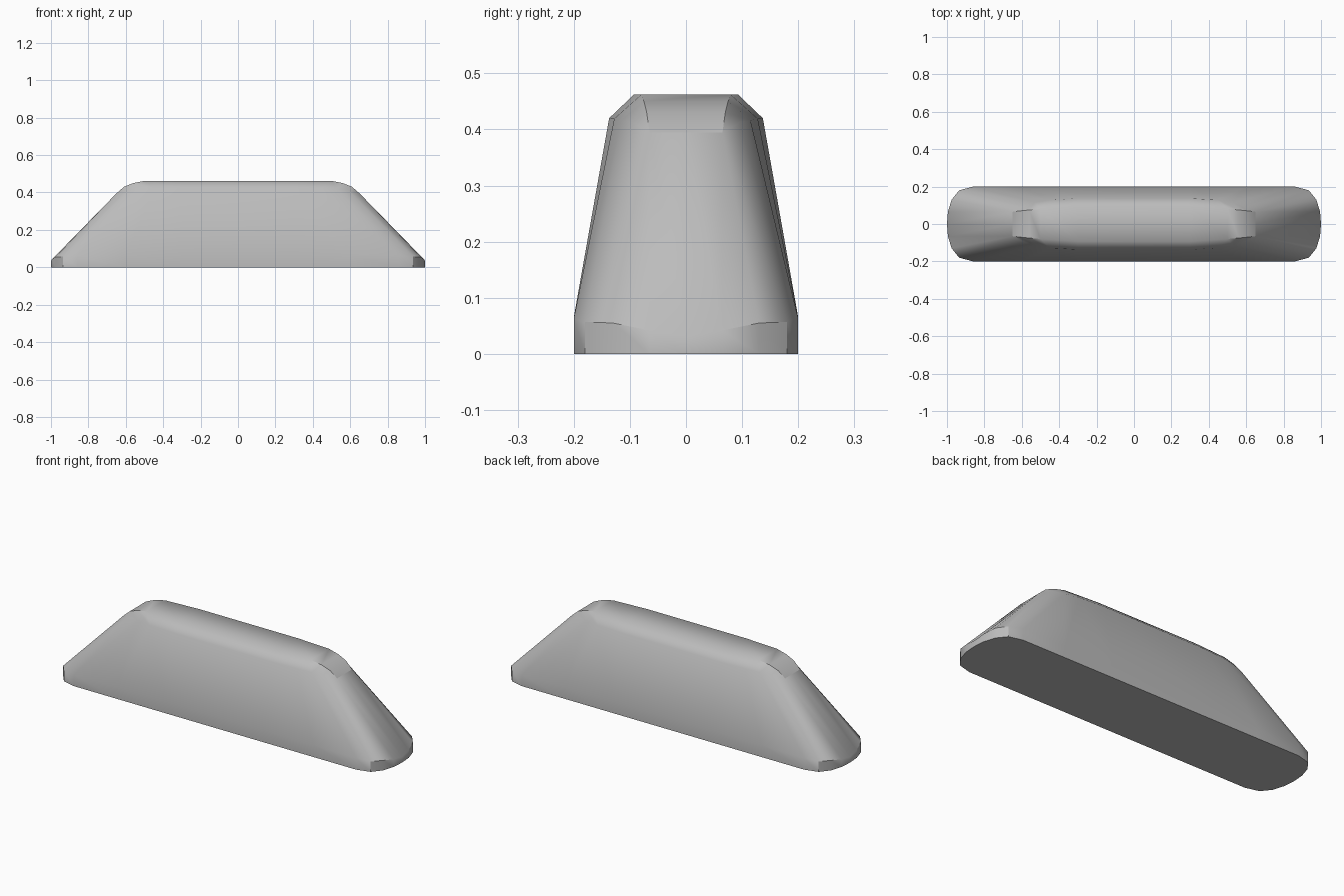
import bpy, bmesh, math

old = bpy.data.objects.get("Cube")
if old:
    bpy.data.objects.remove(old, do_unlink=True)

# One plain grey material
GREY = (0.5, 0.5, 0.5, 1)
mat = bpy.data.materials.new("plain grey")
mat.use_nodes = True
mat.diffuse_color = GREY
mat.node_tree.nodes["Principled BSDF"].inputs["Base Color"].default_value = GREY

# Quarter outlines, running from the middle of the side to the tip of the end
outline = [(0.3, 0.2), (0.6, 0.2), (0.86, 0.2), (0.935, 0.18),
           (0.975, 0.13), (0.995, 0.065), (1, 0)]
wall_heights = [0.065, 0.065, 0.063, 0.057, 0.055, 0.042, 0.032]
base = [(x, y, 0) for x, y in outline]
wall = [(x, y, z) for (x, y), z in zip(outline, wall_heights)]
tip = [(0.65, 0.065, 0.395)] * 2 + [(0.65, 0, 0.395)]
shoulder = [(0.3, 0.137, 0.42), (0.45, 0.128, 0.419),
            (0.53, 0.115, 0.416), (0.59, 0.095, 0.412)] + tip
crown = [(0.3, 0.093, 0.462), (0.5, 0.08, 0.462),
         (0.56, 0.075, 0.45), (0.61, 0.07, 0.43)] + tip


def full_ring(quarter):
    """Mirror a quarter outline into a closed ring."""
    half = quarter + [(x, -y, z) for x, y, z in quarter[-2::-1]]
    return half + [(-x, y, z) for x, y, z in reversed(half)]


bm = bmesh.new()
rings = [[bm.verts.new(p) for p in full_ring(q)]
         for q in (base, wall, shoulder, crown)]
count = len(rings[0])

# Underside, then the wall, sloping sides and chamfer
bm.faces.new(rings[0])
for low, high in zip(rings, rings[1:]):
    for i in range(count):
        j = (i + 1) % count
        bm.faces.new((low[i], low[j], high[j], high[i]))

# Top strip, laid in bands across the width
top = rings[-1]
half = count // 2
last = len(outline) - 3
for start in (0, half):
    for i in range(last):
        a, b = start + i, start + half - 1 - i
        bm.faces.new((top[a], top[a + 1], top[b - 1], top[b]))
bm.faces.new((top[0], top[half - 1], top[half], top[-1]))

bmesh.ops.remove_doubles(bm, verts=bm.verts, dist=0.0005)
bmesh.ops.dissolve_degenerate(bm, edges=bm.edges, dist=0.0005)
bmesh.ops.recalc_face_normals(bm, faces=bm.faces)

# Smooth shading, with crisp creases that fade out towards the ends
for face in bm.faces:
    face.smooth = True
for edge in bm.edges:
    mid = (edge.verts[0].co + edge.verts[1].co) / 2
    sharp = edge.calc_face_angle(0) > math.radians(30)
    end_centre = abs(mid.x) > 0.9 and abs(mid.y) < 0.06 and mid.z > 0.01
    faded_shoulder = abs(mid.x) > 0.31 and abs(mid.y) > 0.085 and mid.z > 0.39
    edge.smooth = not sharp or end_centre or faded_shoulder

mesh = bpy.data.meshes.new("tapered_block")
bm.to_mesh(mesh)
bm.free()
mesh.materials.append(mat)
block = bpy.data.objects.new("tapered_block", mesh)
bpy.context.collection.objects.link(block)
